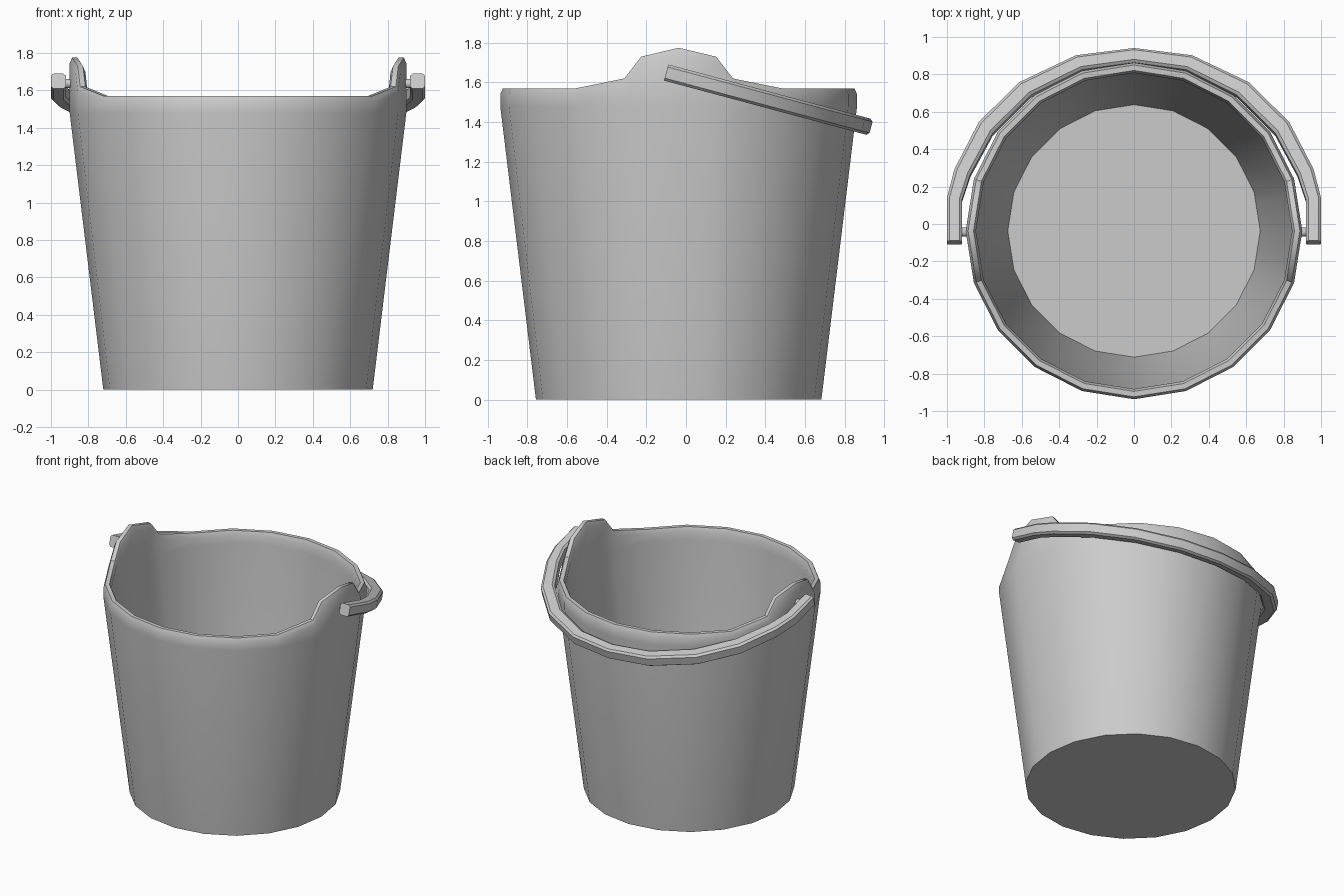
import bpy, bmesh, math
from mathutils import Matrix, Vector

if "Cube" in bpy.data.objects:
    bpy.data.objects.remove(bpy.data.objects["Cube"], do_unlink=True)

grey = bpy.data.materials.new("light_grey")
grey.use_nodes = True
colour = (0.6, 0.6, 0.6, 1)
grey.diffuse_color = colour
grey.node_tree.nodes["Principled BSDF"].inputs["Base Color"].default_value = colour

CENTRE_Y = -0.037


def finish(bm, name, angle):
    """Turn a bmesh into a smooth-by-angle object."""
    bmesh.ops.recalc_face_normals(bm, faces=bm.faces)
    mesh = bpy.data.meshes.new(name)
    bm.to_mesh(mesh)
    bm.free()
    mesh.materials.append(grey)
    obj = bpy.data.objects.new(name, mesh)
    bpy.context.collection.objects.link(obj)
    bpy.ops.object.select_all(action='DESELECT')
    obj.select_set(True)
    bpy.context.view_layer.objects.active = obj
    bpy.ops.object.shade_smooth_by_angle(angle=math.radians(angle))
    return obj


def skin(bm, sections, loop_sections, loop_points):
    """Bridge successive cross-sections with quads."""
    n, m = len(sections), len(sections[0])
    for i in range(n if loop_sections else n - 1):
        a, b = sections[i], sections[(i + 1) % n]
        for j in range(m if loop_points else m - 1):
            k = (j + 1) % m
            bm.faces.new((a[j], a[k], b[k], b[j]))


# Bucket shell: twenty sides, with extra columns shaping the two raised ears
step = math.tau / 20
EAR = 0.69
columns = []
for i in range(20):
    a = Vector((math.cos(i * step), math.sin(i * step)))
    b = Vector((math.cos((i + 1) * step), math.sin((i + 1) * step)))
    side = min(i % 10, 10 - i % 10)
    columns.append((a, {0: 1.775, 1: 1.62}.get(side, 1.57)))
    if i % 10 == 0:
        columns.append((a.lerp(b, EAR), 1.73))
    elif i % 10 == 9:
        columns.append((a.lerp(b, 1 - EAR), 1.73))

bm = bmesh.new()
sections = []
for d, top in columns:
    profile = [(0.72, 0), (0.9, 1.48), (0.9, top - 0.03), (0.887, top),
               (0.858, top), (0.845, top - 0.03), (0.845, 1.48), (0.675, 0.04)]
    sections.append([bm.verts.new((d.x * r, d.y * r + CENTRE_Y, z))
                     for r, z in profile])
skin(bm, sections, True, False)
bm.faces.new([s[0] for s in sections])
bm.faces.new([s[-1] for s in sections])
finish(bm, "bucket_body", 40)

# Carrying handle: half of its outer and inner outline, mirrored
outer = [(1.0, 0), (1.0, 0.24), (0.96, 0.4), (0.83, 0.66),
         (0.615, 0.88), (0.31, 1.03), (0, 1.07)]
inner = [(0.92, 0), (0.92, 0.23), (0.875, 0.37), (0.755, 0.6),
         (0.55, 0.81), (0.28, 0.95), (0, 0.99)]
half = list(zip(outer, inner))
stations = half + [((-o[0], o[1]), (-i[0], i[1])) for o, i in half[-2::-1]]
H, C = 0.042, 0.013          # half height and chamfer
section = [(0, -H + C), (0, H - C), (0.17, H), (0.83, H),
           (1, H - C), (1, -H + C), (0.83, -H), (0.17, -H)]
bm = bmesh.new()
rings = []
for o, i in stations:
    o, i = Vector(o), Vector(i)
    rings.append([bm.verts.new((*o.lerp(i, s), t)) for s, t in section])
skin(bm, rings, False, True)
bm.faces.new(rings[0])
bm.faces.new(rings[-1])
tilt = Matrix.Translation((0, -0.1, 1.65)) @ Matrix.Rotation(math.radians(-15), 4, 'X')
bm.transform(tilt)
finish(bm, "handle", 30)

# Hinge pins joining the handle to the ears
for name, sign in (("left_pin", 1), ("right_pin", -1)):
    bm = bmesh.new()
    place = Matrix.Translation((sign * 0.905, -0.043, 1.637)) @ Matrix.Rotation(math.pi / 2, 4, 'Y')
    bmesh.ops.create_cone(bm, cap_ends=True, segments=10, radius1=0.025,
                          radius2=0.025, depth=0.07, matrix=place)
    finish(bm, name, 40)
